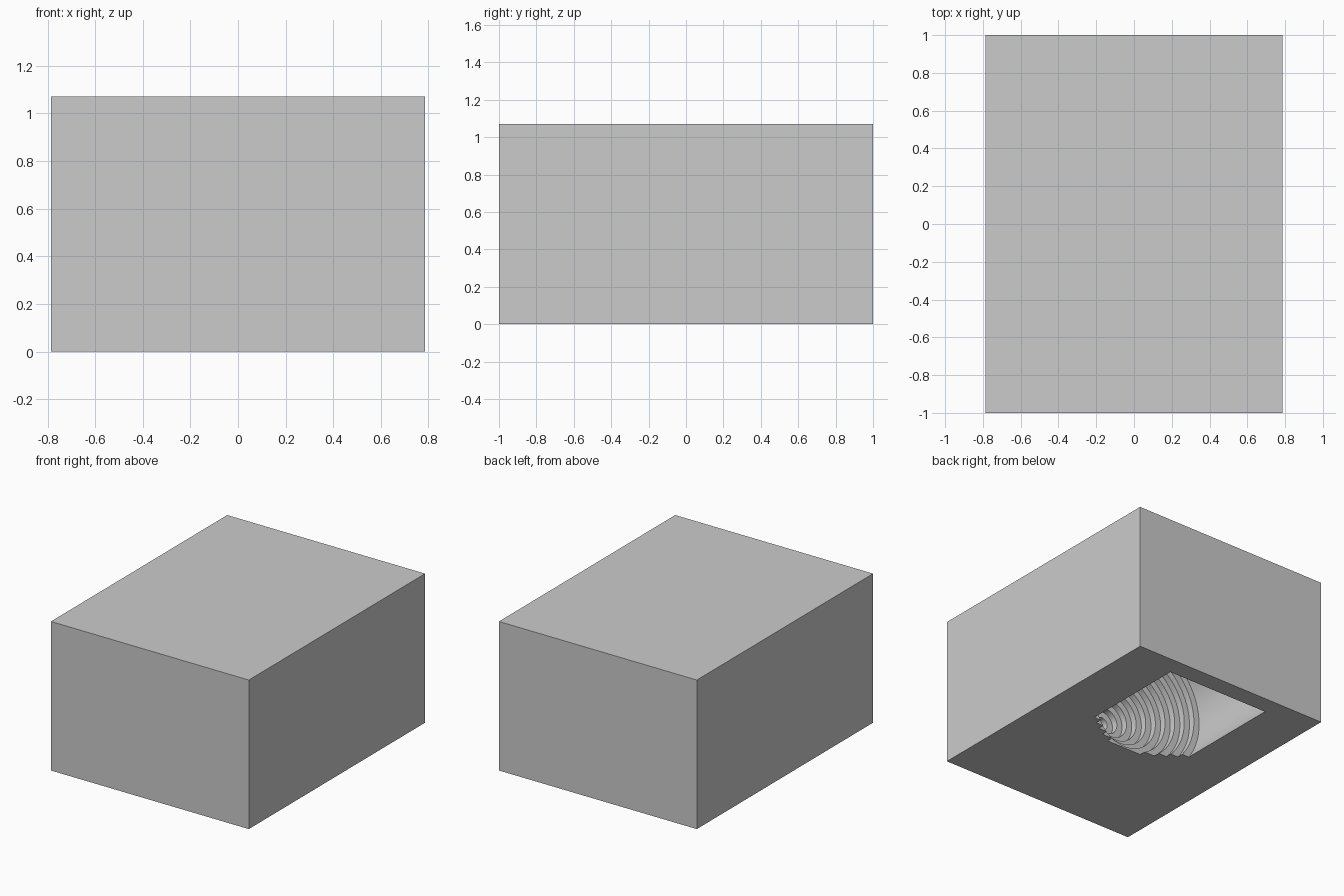
import bpy, bmesh, math

if "Cube" in bpy.data.objects:
    bpy.data.objects.remove(bpy.data.objects["Cube"])

HX, HEIGHT = 0.786, 1.07          # block half width and height
AXIS_Z, R = 0.285, 0.5            # bore axis height and radius
BACK, SHOULDER = 0.866, 0.078     # straight part of the bore along y
STEPS, SEG = 11, 96
D = R / STEPS


def make_object(name, bm):
    mesh = bpy.data.meshes.new(name)
    bmesh.ops.recalc_face_normals(bm, faces=bm.faces)
    bm.to_mesh(mesh)
    bm.free()
    obj = bpy.data.objects.new(name, mesh)
    bpy.context.collection.objects.link(obj)
    return obj


# Solid block
bm = bmesh.new()
bmesh.ops.create_cube(bm, size=1)
for v in bm.verts:
    v.co = (v.co.x * 2 * HX, v.co.y * 2, (v.co.z + 0.5) * HEIGHT)
block = make_object("block", bm)

# Stepped cone profile (radius, y), spun about the bore axis
profile = [(R, BACK), (R, SHOULDER)]
for i in range(1, STEPS):
    r = R - i * D
    profile += [(r, SHOULDER - (i - 1) * D), (r, SHOULDER - i * D)]

bm = bmesh.new()
rings = []
for r, y in profile:
    rings.append([bm.verts.new((r * math.cos(2 * math.pi * k / SEG), y,
                                AXIS_Z + r * math.sin(2 * math.pi * k / SEG)))
                  for k in range(SEG)])
for a, b in zip(rings, rings[1:]):
    for k in range(SEG):
        n = (k + 1) % SEG
        bm.faces.new((a[k], a[n], b[n], b[k]))
bm.faces.new(rings[0])
bm.faces.new(rings[-1])
cutter = make_object("bore_cutter", bm)
cutter.hide_render = True

# Carve the cavity through the underside
mod = block.modifiers.new("cavity", 'BOOLEAN')
mod.operation = 'DIFFERENCE'
mod.solver = 'EXACT'
mod.object = cutter
bpy.context.view_layer.objects.active = block
block.select_set(True)
cutter.select_set(False)
bpy.ops.object.modifier_apply(modifier=mod.name)
bpy.data.objects.remove(cutter)
bpy.ops.object.shade_smooth_by_angle(angle=math.radians(30))
